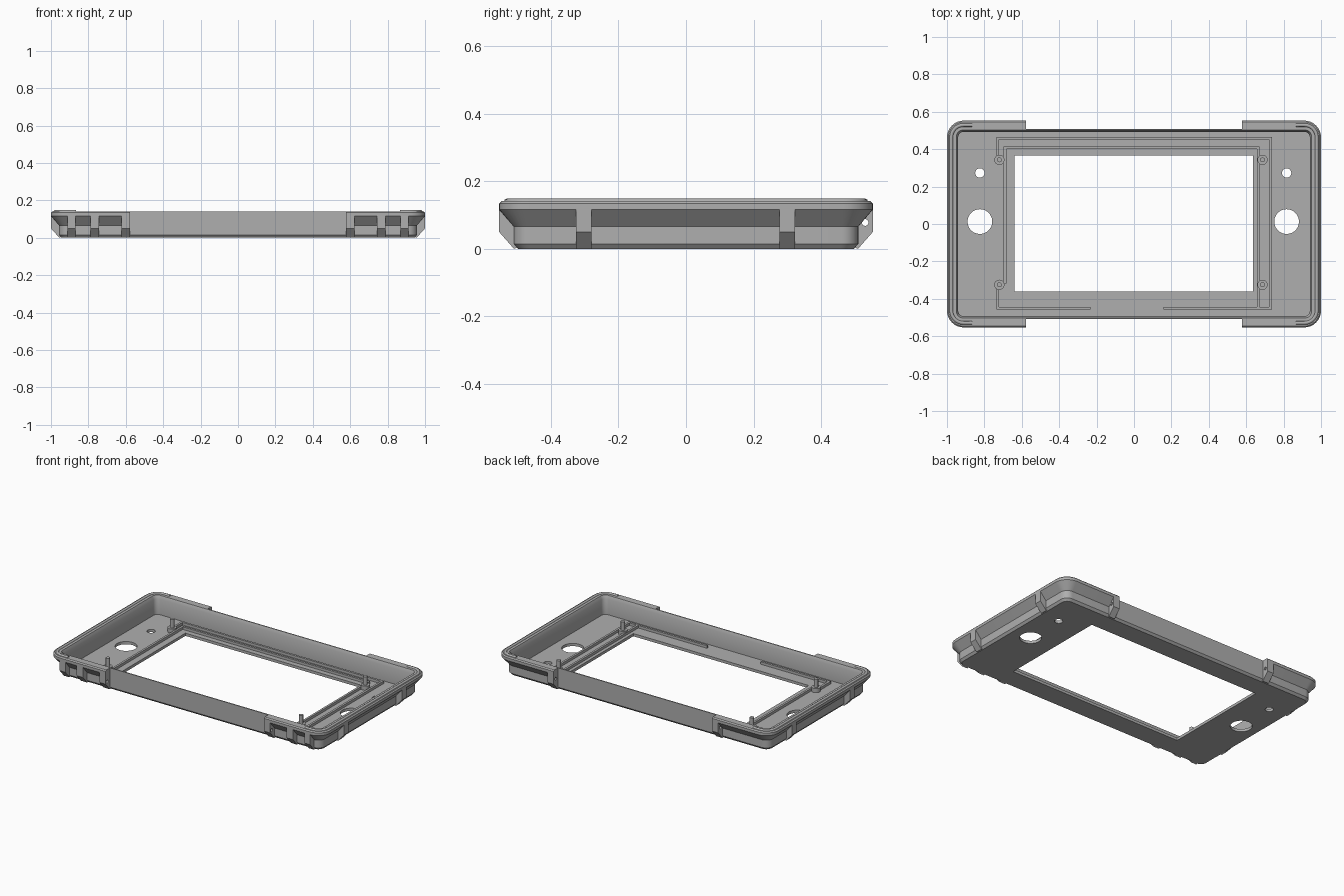
import bpy, bmesh, math
from mathutils import Vector

if "Cube" in bpy.data.objects:
    bpy.data.objects.remove(bpy.data.objects["Cube"])

grey = bpy.data.materials.new("plain_grey")
grey.use_nodes = True
GREY = (0.43, 0.43, 0.43, 1)
grey.diffuse_color = GREY
grey.node_tree.nodes["Principled BSDF"].inputs["Base Color"].default_value = GREY


def finish(name, bm):
    bmesh.ops.recalc_face_normals(bm, faces=bm.faces)
    mesh = bpy.data.meshes.new(name)
    bm.to_mesh(mesh)
    bm.free()
    mesh.materials.append(grey)
    ob = bpy.data.objects.new(name, mesh)
    bpy.context.collection.objects.link(ob)
    return ob


def box(name, x0, x1, y0, y1, z0, z1):
    bm = bmesh.new()
    bmesh.ops.create_cube(bm, size=1)
    for v in bm.verts:
        v.co = ((x0 + x1) / 2 + v.co.x * (x1 - x0),
                (y0 + y1) / 2 + v.co.y * (y1 - y0),
                (z0 + z1) / 2 + v.co.z * (z1 - z0))
    return finish(name, bm)


def cylinder(name, x, y, z0, z1, r, axis="Z", sides=32):
    bm = bmesh.new()
    bmesh.ops.create_cone(bm, cap_ends=True, segments=sides,
                          radius1=r, radius2=r, depth=z1 - z0)
    ob = finish(name, bm)
    ob.location = (x, y, (z0 + z1) / 2)
    return ob


def activate(ob):
    bpy.ops.object.select_all(action='DESELECT')
    ob.select_set(True)
    bpy.context.view_layer.objects.active = ob


def smooth(ob):
    activate(ob)
    bpy.ops.object.shade_smooth_by_angle(angle=math.radians(30))


def cut(ob, cutter):
    cutter.hide_render = True
    bpy.context.view_layer.update()
    mod = ob.modifiers.new("cut", 'BOOLEAN')
    mod.operation, mod.solver, mod.object = 'DIFFERENCE', 'EXACT', cutter
    activate(ob)
    bpy.ops.object.modifier_apply(modifier=mod.name)
    bpy.data.objects.remove(cutter)


def ring(hx, hy, r, z, steps=8):
    pts = []
    for i, (sx, sy) in enumerate([(1, 1), (-1, 1), (-1, -1), (1, -1)]):
        for k in range(steps + 1):
            a = math.pi / 2 * (i + k / steps)
            pts.append(Vector((sx * (hx - r) + r * math.cos(a),
                               sy * (hy - r) + r * math.sin(a), z)))
    return pts


# Tray shell: up the outside, over the rim, down the inside to the floor
sections = [(.945, .497, .04, 0), (.957, .51, .05, .015), (.957, .51, .05, .066),
            (1, .553, .09, .116), (1, .553, .09, .134), (.993, .546, .083, .141),
            (.95, .502, .035, .141), (.94, .493, .03, .12), (.94, .493, .03, .018)]
bm = bmesh.new()
loops = [[bm.verts.new(p) for p in ring(*s)] for s in sections]
n = len(loops[0])
for a, b in zip(loops, loops[1:]):
    for i in range(n):
        bm.faces.new((a[i], a[(i + 1) % n], b[(i + 1) % n], b[i]))
bm.faces.new(loops[0][::-1])
bm.faces.new(loops[-1])
tray = finish("tray_shell", bm)

# Flange stops at the corner blocks; window and round openings go through the floor
for s in (-1, 1):
    y0, y1 = sorted((s * .509, s * .7))
    cut(tray, box("flange_cutter", -.577, .577, y0, y1, -.1, .3))
cut(tray, box("window_cutter", -.64, .637, -.362, .367, -.1, .1))
for x in (-.824, .816):
    cut(tray, cylinder("large_hole_cutter", x, .013, -.1, .1, .066, sides=48))
    cut(tray, cylinder("small_hole_cutter", x, .273, -.1, .1, .025))
smooth(tray)


# Ribs: chamfered profile that stands out from the wall to the flange edge
def rib(name, along, lo, hi, side, wall, reach):
    profile = [(wall - .008, .003), (wall, 0), (reach, .05), (reach, .118), (wall - .005, .125)]
    bm = bmesh.new()
    ends = []
    for t in (lo, hi):
        ends.append([bm.verts.new((t, side * d, z) if along == "x" else (side * d, t, z))
                     for d, z in profile])
    bm.faces.new(ends[0])
    bm.faces.new(ends[1])
    for i in range(len(profile)):
        j = (i + 1) % len(profile)
        bm.faces.new((ends[0][i], ends[0][j], ends[1][j], ends[1][i]))
    return finish(name, bm)


def drill(ob, x, y, z):
    tool = cylinder("pin_hole_cutter", x, y, -.05, .05, .01, sides=20)
    tool.location = (x, y, z)
    tool.rotation_euler = (0, math.pi / 2, 0)
    cut(ob, tool)


for s, word in ((1, "left"), (-1, "right")):
    for i, (a, b) in enumerate([(.577, .622), (.742, .788), (.87, .912)]):
        lo, hi = sorted((s * a, s * b))
        front = rib(f"front_rib_{word}_{i}", "x", lo, hi, -1, .509, .553)
        if i == 0:
            drill(front, s * .6, -.537, .062)
            back = rib(f"back_rib_{word}", "x", lo, hi, 1, .509, .553)
            drill(back, s * .6, .53, .078)
    for y in (-.302, .3):
        rib(f"side_rib_{word}", "y", y - .023, y + .023, s, .955, 1)

    # Raised bead on the rim, wrapping both corners of each end
    path = [(.865, -.529)]
    for cy, start in ((-.464, -90), (.464, 0)):
        for k in range(9):
            a = math.radians(start + k * 90 / 8)
            path.append((.912 + .065 * math.cos(a), cy + .065 * math.sin(a)))
    path.append((.865, .529))
    curve = bpy.data.curves.new(f"rim_bead_{word}", 'CURVE')
    curve.dimensions = '3D'
    curve.bevel_depth, curve.bevel_resolution, curve.use_fill_caps = .01, 2, True
    spline = curve.splines.new('POLY')
    spline.points.add(len(path) - 1)
    for p, (x, y) in zip(spline.points, path):
        p.co = (s * x, y, .139, 1)
    curve.materials.append(grey)
    bead = bpy.data.objects.new(f"rim_bead_{word}", curve)
    bpy.context.collection.objects.link(bead)

# Low locating ridges on the floor around the window
W, TOP = .007, .035
ridges = [((-.728, .458), (.73, .458)), ((-.728, .37), (-.728, .458)),
          ((.73, -.45), (.73, .458)), ((-.69, .408), (.665, .408)),
          ((-.69, -.31), (-.69, .408)), ((.665, -.45), (.665, .408)),
          ((-.728, -.45), (-.24, -.45)), ((-.728, -.45), (-.728, -.35)),
          ((.165, -.45), (.73, -.45))]
for (x0, y0), (x1, y1) in ridges:
    box("floor_ridge", x0 - W, x1 + W, y0 - W, y1 + W, .01, TOP)

# Mounting bosses with pins
for x in (-.72, .687):
    for y in (-.325, .343):
        smooth(cylinder("boss", x, y, .01, .045, .027))
        smooth(cylinder("boss_pin", x, y, .01, .1, .013, sides=20))
